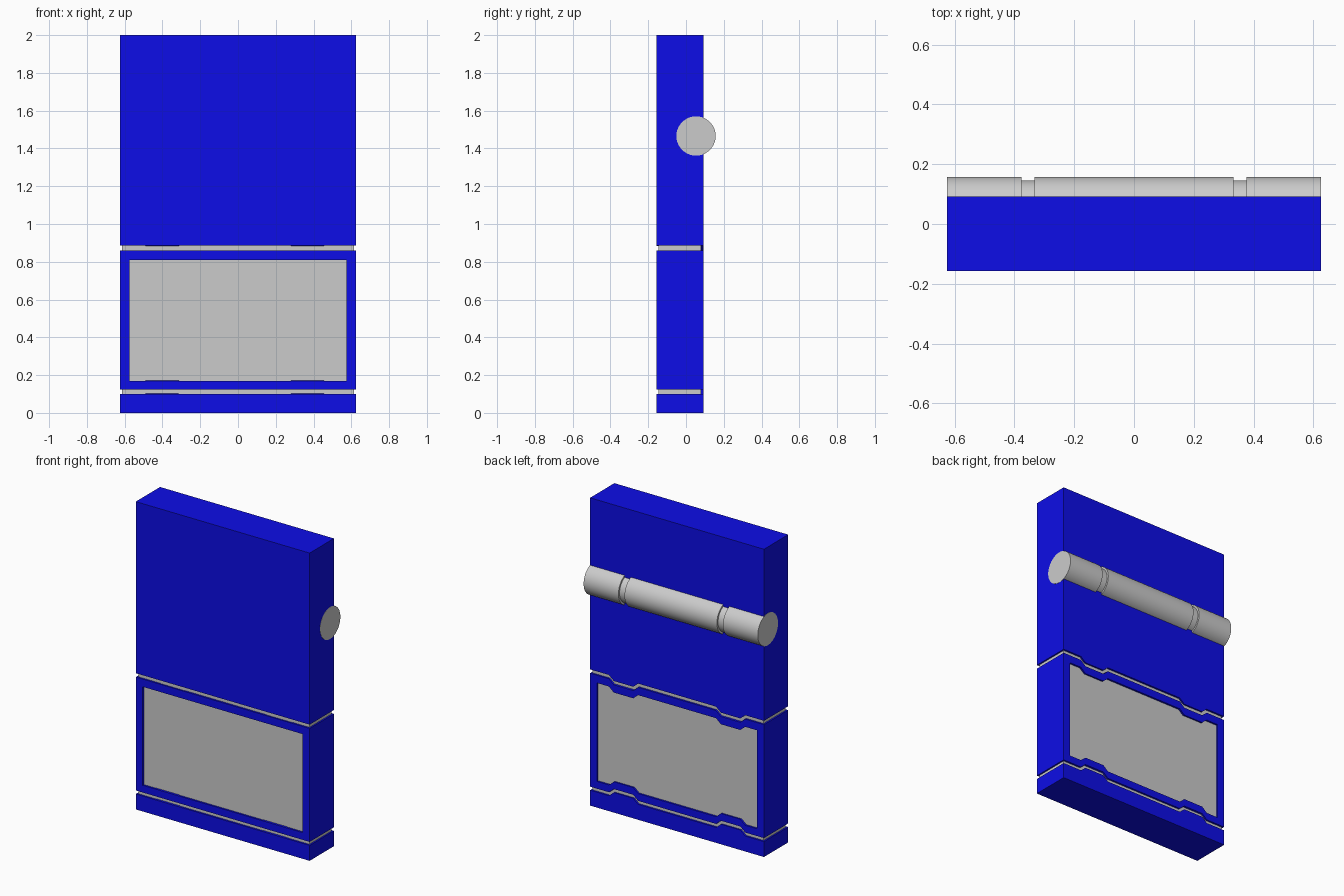
import bpy, bmesh, math

if "Cube" in bpy.data.objects:
    bpy.data.objects.remove(bpy.data.objects["Cube"])

FRONT, BACK, HALF_W = -0.157, 0.092, 0.625
blue = bpy.data.materials.new("blue")
blue.diffuse_color = (0.004, 0.004, 0.8, 1)
blue.use_nodes = True
blue.node_tree.nodes["Principled BSDF"].inputs["Base Color"].default_value = blue.diffuse_color


def make(name, bm, mat=None):
    bmesh.ops.recalc_face_normals(bm, faces=bm.faces)
    me = bpy.data.meshes.new(name)
    bm.to_mesh(me)
    bm.free()
    ob = bpy.data.objects.new(name, me)
    bpy.context.collection.objects.link(ob)
    if mat:
        me.materials.append(mat)
    return ob


def bridge(bm, a, b):
    n = len(a)
    for i in range(n):
        j = (i + 1) % n
        bm.faces.new((a[i], a[j], b[j], b[i]))


def edge_line(z, step, w=HALF_W):
    """Left-to-right edge with two stepped notches."""
    c, outer, inner = 0.385, 0.105, 0.07
    right = [(c - outer, z), (c - inner, z + step),
             (c + inner, z + step), (c + outer, z), (w, z)]
    return [(-x, h) for x, h in reversed(right)] + right


def ring(bm, pts, y):
    return [bm.verts.new((x, y, z)) for x, z in pts]


def block(name, outline):
    """Straight outline at the front, notched outline at the back."""
    bm = bmesh.new()
    f, b = ring(bm, outline(0), FRONT), ring(bm, outline(1), BACK)
    bm.faces.new(f)
    bm.faces.new(b)
    bridge(bm, f, b)
    return make(name, bm, blue)


STEP = 0.03
# Upper and lower solid blocks
block("upper_block", lambda k: edge_line(0.885, -STEP * k) + [(HALF_W, 2), (-HALF_W, 2)])
block("base_block", lambda k: edge_line(0.10, STEP * k) + [(HALF_W, 0), (-HALF_W, 0)])


# Frame around the recessed panel
def frame_loop(z0, z1, w, k):
    return edge_line(z0, STEP * k, w) + edge_line(z1, -STEP * k, w)[::-1]


bm = bmesh.new()
loops = []
for k, y in ((0, FRONT), (1, BACK)):
    out = ring(bm, frame_loop(0.123, 0.86, HALF_W, k), y)
    hole = ring(bm, frame_loop(0.17, 0.81, 0.575, k), y)
    bridge(bm, out, hole)
    loops.append((out, hole))
for a, b in zip(*loops):
    bridge(bm, a, b)
make("panel_frame", bm, blue)

# Grey core, visible in the seams and as the recessed panels
bm = bmesh.new()
cw, cz = HALF_W - 0.01, (0.05, 0.95)
pts = [(-cw, cz[0]), (cw, cz[0]), (cw, cz[1]), (-cw, cz[1])]
f, b = ring(bm, pts, FRONT + 0.012), ring(bm, pts, BACK - 0.012)
bm.faces.new(f)
bm.faces.new(b)
bridge(bm, f, b)
make("grey_core", bm)

# Roller with two grooves, turned around the x axis
R, r, N = 0.104, 0.092, 64
half = [(0.332, R), (0.332, r), (0.376, r), (0.376, R), (HALF_W + 0.001, R)]
profile = [(-x, q) for x, q in reversed(half)] + half
bm = bmesh.new()
rings = [[bm.verts.new((x, 0.053 + q * math.cos(t), 1.466 + q * math.sin(t)))
          for t in (2 * math.pi * i / N for i in range(N))] for x, q in profile]
for a, b in zip(rings, rings[1:]):
    bridge(bm, a, b)
bm.faces.new(rings[0])
bm.faces.new(rings[-1])
roller = make("roller", bm)
bpy.context.view_layer.objects.active = roller
roller.select_set(True)
bpy.ops.object.shade_smooth_by_angle(angle=math.radians(30))
